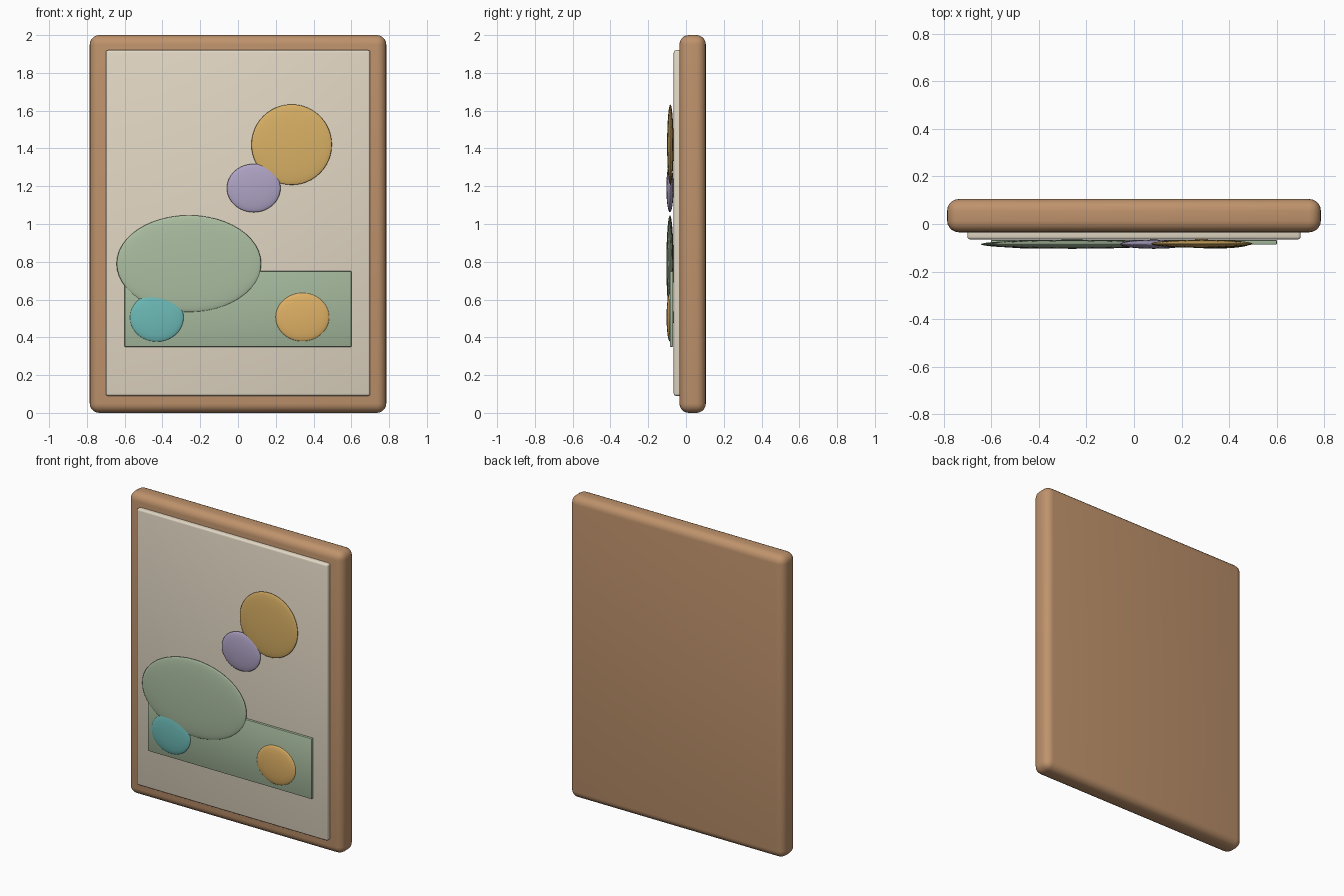
import bpy

if "Cube" in bpy.data.objects:
    bpy.data.objects.remove(bpy.data.objects["Cube"])


def paint(obj, rgb):
    mat = bpy.data.materials.new(obj.name + "_colour")
    mat.diffuse_color = (*rgb, 1)
    mat.use_nodes = True
    mat.node_tree.nodes["Principled BSDF"].inputs["Base Color"].default_value = mat.diffuse_color
    obj.data.materials.append(mat)


def block(name, x, y, z, bevel, segments, rgb):
    """Bevelled box from (min, max) ranges."""
    bpy.ops.mesh.primitive_cube_add(
        size=1, location=[(a + b) / 2 for a, b in (x, y, z)])
    obj = bpy.context.object
    obj.name = name
    obj.scale = [b - a for a, b in (x, y, z)]
    bpy.ops.object.transform_apply(location=False, rotation=False, scale=True)
    mod = obj.modifiers.new("rounded_edges", "BEVEL")
    mod.width = bevel
    mod.segments = segments
    bpy.ops.object.modifier_apply(modifier=mod.name)
    bpy.ops.object.shade_smooth_by_angle()
    paint(obj, rgb)


def disc(name, x, y, z, rx, ry, rz, rgb):
    """Flattened ellipsoid."""
    bpy.ops.mesh.primitive_uv_sphere_add(
        segments=48, ring_count=24, radius=1, location=(x, y, z))
    obj = bpy.context.object
    obj.name = name
    obj.scale = (rx, ry, rz)
    bpy.ops.object.transform_apply(location=False, rotation=False, scale=True)
    bpy.ops.object.shade_smooth()
    paint(obj, rgb)


# Wooden backing frame, canvas panel and painted band
block("wooden_frame", (-0.785, 0.785), (-0.035, 0.105), (0, 2), 0.05, 5,
      (0.52, 0.29, 0.15))
block("canvas_panel", (-0.70, 0.70), (-0.065, 0.0), (0.09, 1.92), 0.012, 3,
      (0.76, 0.68, 0.55))
block("green_band", (-0.60, 0.60), (-0.086, -0.068), (0.35, 0.75), 0.003, 2,
      (0.38, 0.49, 0.34))

# Raised relief shapes
disc("sun", 0.284, -0.083, 1.42, 0.213, 0.017, 0.213, (0.70, 0.44, 0.13))
disc("lilac_oval", 0.083, -0.085, 1.19, 0.142, 0.019, 0.128, (0.43, 0.37, 0.56))
disc("green_hill", -0.26, -0.085, 0.79, 0.383, 0.019, 0.256, (0.41, 0.52, 0.36))
disc("teal_oval", -0.43, -0.085, 0.505, 0.142, 0.018, 0.128, (0.15, 0.49, 0.47))
disc("amber_oval", 0.341, -0.085, 0.507, 0.142, 0.018, 0.128, (0.74, 0.44, 0.13))
